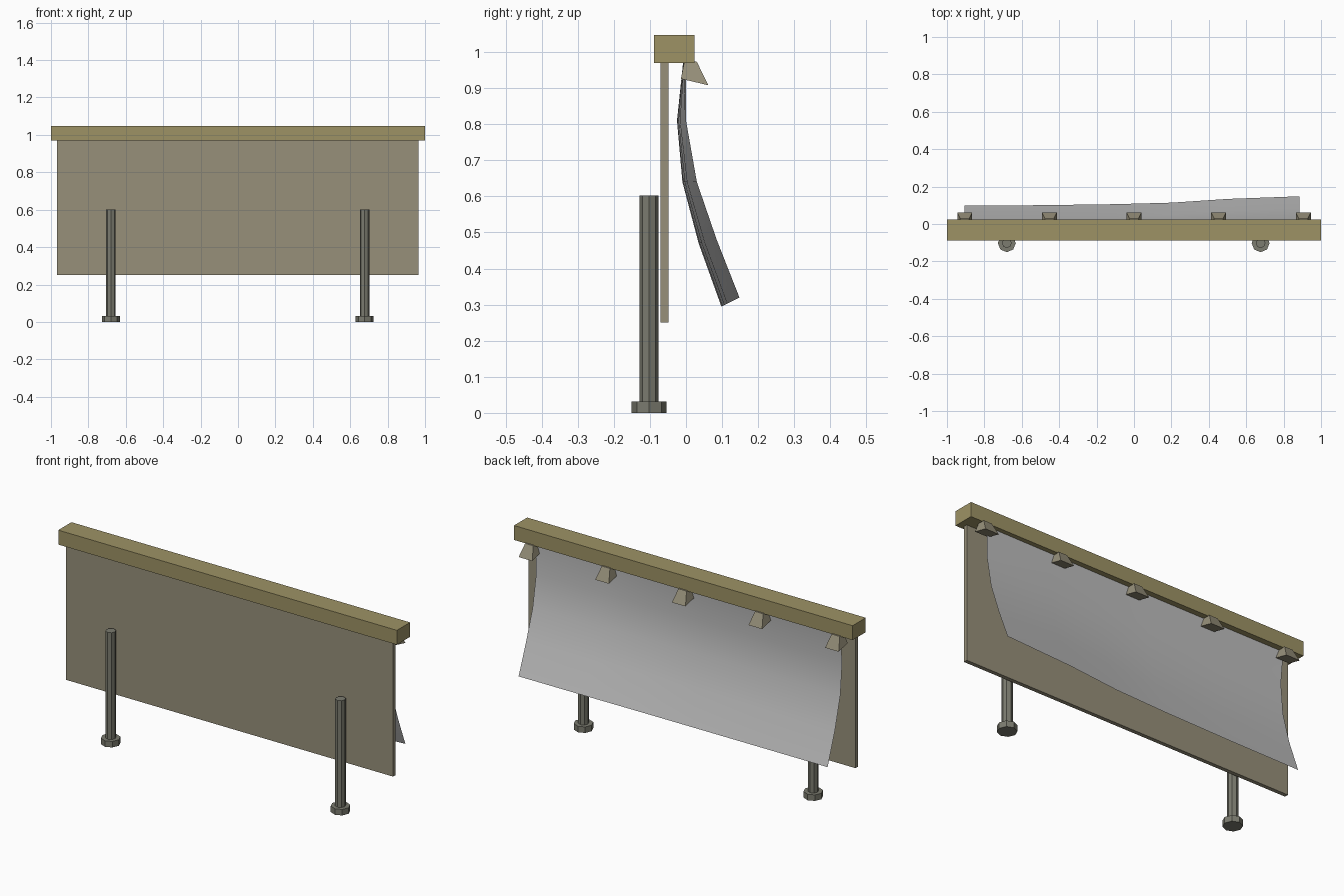
import bpy, bmesh, math

if "Cube" in bpy.data.objects:
    bpy.data.objects.remove(bpy.data.objects["Cube"])


def material(name, rgb):
    m = bpy.data.materials.new(name)
    m.diffuse_color = (*rgb, 1)
    m.use_nodes = True
    m.node_tree.nodes["Principled BSDF"].inputs["Base Color"].default_value = m.diffuse_color
    return m


OLIVE = material("olive wood", (0.34, 0.29, 0.13))
TAUPE = material("taupe board", (0.31, 0.28, 0.195))
METAL = material("dark metal", (0.20, 0.20, 0.16))
PAPER = material("light grey paper", (0.52, 0.52, 0.52))


def mesh_object(name, verts, faces, mat):
    me = bpy.data.meshes.new(name)
    me.from_pydata(verts, [], faces)
    bm = bmesh.new()
    bm.from_mesh(me)
    bmesh.ops.recalc_face_normals(bm, faces=bm.faces)
    bm.to_mesh(me)
    bm.free()
    me.materials.append(mat)
    ob = bpy.data.objects.new(name, me)
    bpy.context.collection.objects.link(ob)
    return ob


BOX = [(0, 1, 2, 3), (4, 5, 6, 7), (0, 1, 5, 4), (1, 2, 6, 5), (2, 3, 7, 6), (3, 0, 4, 7)]


def prism(name, x, bottom, top, wb, wt, mat):
    """Block with a sloping bottom and top; each is two (y, z) points, back and front."""
    verts = []
    for (a, b), w in ((bottom, wb), (top, wt)):
        verts += [(x - w, *a), (x + w, *a), (x + w, *b), (x - w, *b)]
    return mesh_object(name, verts, BOX, mat)


# top rail and backing board
prism("top_rail", 0, ((-0.088, 0.97), (0.023, 0.97)), ((-0.088, 1.047), (0.023, 1.047)), 1, 1, OLIVE)
prism("backing_board", -0.001, ((-0.07, 0.25), (-0.049, 0.25)), ((-0.07, 0.972), (-0.049, 0.972)),
      0.966, 0.966, TAUPE)

# clips flaring downwards under the rail
for i in range(5):
    prism(f"clip_{i + 1}", -0.905 + i * 0.4525, ((-0.014, 0.926), (0.062, 0.908)),
          ((-0.004, 0.977), (0.03, 0.973)), 0.04, 0.024, TAUPE)


# octagonal posts with wider feet
def octagon(name, x, r, z0, z1):
    bpy.ops.mesh.primitive_cylinder_add(vertices=8, radius=r, depth=z1 - z0,
                                        location=(x, -0.1025, (z0 + z1) / 2))
    ob = bpy.context.object
    ob.name = name
    ob.data.materials.append(METAL)


for side, x in (("left", -0.68), ("right", 0.677)):
    octagon(side + "_post", x, 0.026, 0.03, 0.602)
    octagon(side + "_foot", x, 0.048, 0, 0.032)

# hanging sheet, curling further out towards its right end
left = [(-0.008, 0.972), (-0.025, 0.81), (-0.01, 0.64), (0.035, 0.47), (0.098, 0.295)]
right = [(0.0, 0.972), (0.0, 0.81), (0.03, 0.64), (0.085, 0.48), (0.148, 0.32)]
columns = [(-0.905, 0), (-0.5, 0.05), (-0.1, 0.16), (0.2, 0.32), (0.5, 0.72), (0.885, 1)]
verts = [(x, a[0] + (b[0] - a[0]) * t, a[1] + (b[1] - a[1]) * t)
         for x, t in columns for a, b in zip(left, right)]
faces = [(c * 5 + r, c * 5 + r + 1, c * 5 + r + 6, c * 5 + r + 5)
         for c in range(5) for r in range(4)]
sheet = mesh_object("hanging_sheet", verts, faces, PAPER)
if sum(p.normal.y for p in sheet.data.polygons) < 0:
    sheet.data.flip_normals()
sheet.data.shade_smooth()
